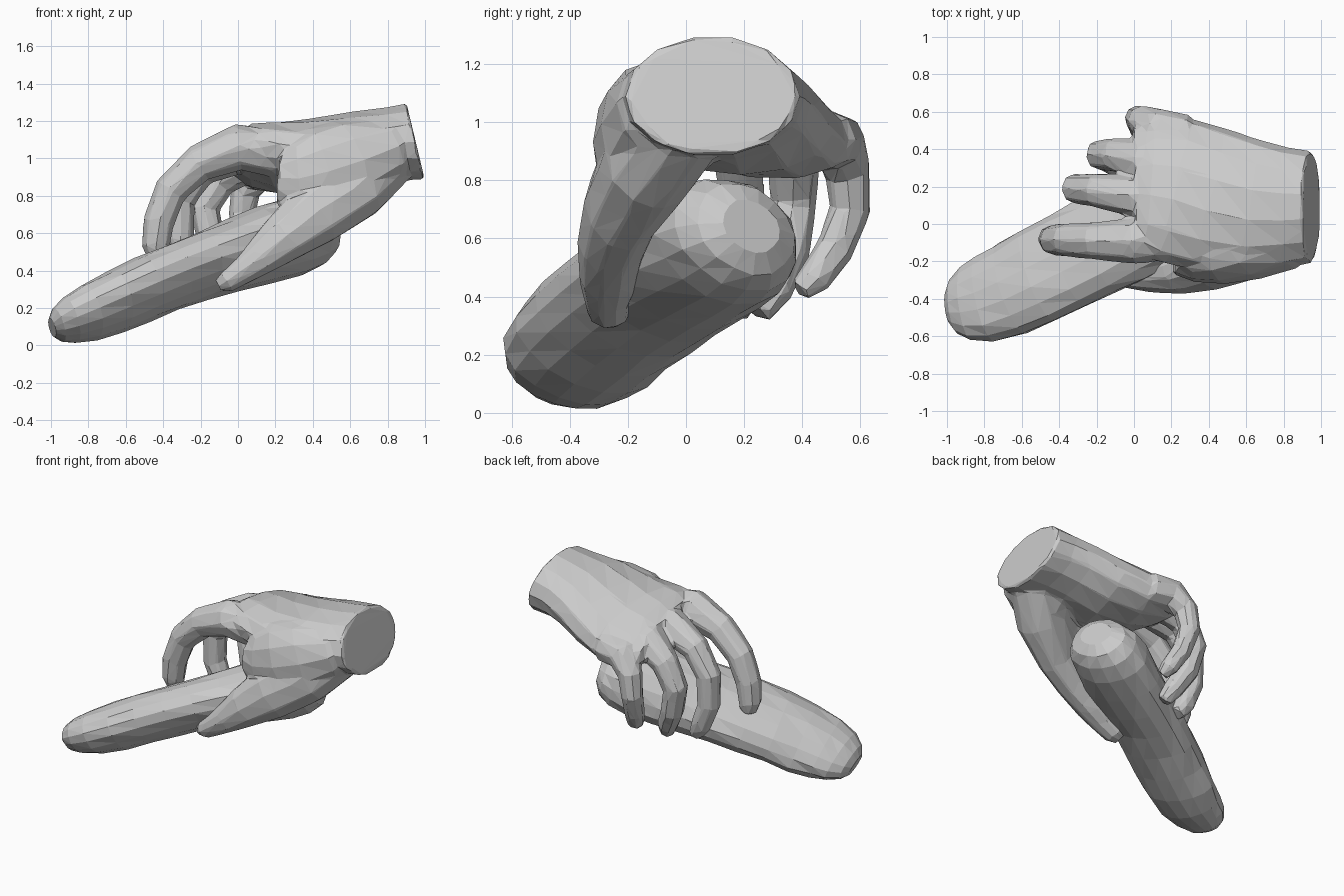
import bpy, bmesh, math, random
from mathutils import Vector, Matrix

if "Cube" in bpy.data.objects:
    bpy.data.objects.remove(bpy.data.objects["Cube"])

random.seed(4)


def loft(name, rings, side, sides=10, roll=0, jitter=0, first_normal=None):
    """Closed tube; each ring is (x, y, z, half_width, half_height[, roll])."""
    bm = bmesh.new()
    pts = [Vector(r[:3]) for r in rings]
    loops = []
    for i, r in enumerate(rings):
        t = (pts[min(i + 1, len(pts) - 1)] - pts[max(i - 1, 0)]).normalized()
        if i == 0 and first_normal:
            t = Vector(first_normal).normalized()
        s = Vector(side)
        s = (s - t * s.dot(t)).normalized()
        s = Matrix.Rotation(math.radians(r[5] if len(r) > 5 else roll), 3, t) @ s
        u = t.cross(s)
        loop = []
        for k in range(sides):
            a = 2 * math.pi * k / sides
            f = 1 + random.uniform(-jitter, jitter)
            loop.append(bm.verts.new(pts[i] + s * (r[3] * f * math.cos(a)) + u * (r[4] * f * math.sin(a))))
        loops.append(loop)
    for a, b in zip(loops, loops[1:]):
        for k in range(sides):
            j = (k + 1) % sides
            bm.faces.new((a[k], a[j], b[j]))
            bm.faces.new((a[k], b[j], b[k]))
    bm.faces.new(loops[0][::-1])
    bm.faces.new(loops[-1])
    bmesh.ops.recalc_face_normals(bm, faces=bm.faces)
    me = bpy.data.meshes.new(name)
    bm.to_mesh(me)
    bm.free()
    ob = bpy.data.objects.new(name, me)
    bpy.context.collection.objects.link(ob)
    return ob


# long rounded loaf, tilted and rolled, slightly bowed; its far end leans sideways
start, end = Vector((-0.965, -0.50, 0.095)), Vector((0.50, 0.225, 0.642))
across = Vector((-.47, .88, 0))
profile = [(0, .09, .05), (.02, .15, .09), (.06, .205, .12), (.12, .245, .143), (.21, .268, .155), (.31, .278, .16),
           (.42, .285, .163), (.53, .285, .165), (.64, .285, .18), (.75, .28, .195),
           (.86, .265, .205), (.93, .24, .19), (.975, .19, .155), (1, .11, .09)]


def loaf_axis(t):
    bow = Vector((0, 0, .04 * math.sin(math.pi * t)))
    return start.lerp(end, t) + across * max(0, .06 - .4 * t) + bow


loft("loaf", [(*loaf_axis(t), w, h) for t, w, h in profile],
     across, sides=16, roll=-25, jitter=.03)

# palm and wrist, cut flat at the wrist
parts = [loft("hand", [
    (.95, .09, 1.09, .30, .215, 0), (.82, .09, 1.08, .32, .20, 0), (.65, .09, 1.06, .36, .195, 3),
    (.42, .13, 1.015, .39, .195, 8), (.22, .18, 1.0, .405, .18, 13),
    (.08, .20, 1.01, .39, .15, 15), (.0, .20, 1.015, .33, .10, 15)],
    (0, 1, 0), sides=14, first_normal=(-1, 0, -.24))]

# thumb with its broad base
parts.append(loft("thumb", [
    (.86, .02, 1.03, .16, .14), (.64, -.13, .85, .165, .18), (.42, -.22, .71, .135, .18),
    (.25, -.255, .58, .12, .14), (.11, -.265, .465, .105, .10), (.02, -.27, .40, .085, .08),
    (-.06, -.265, .345, .075, .065), (-.105, -.26, .32, .045, .04)], (0, 1, 0)))

# fleshy web closing the side between thumb base and index knuckle
parts.append(loft("thumb_web", [
    (.88, .06, 1.06, .23, .14), (.76, -.03, 1.03, .24, .19), (.6, -.12, .965, .19, .25),
    (.45, -.175, .92, .15, .25), (.32, -.19, .89, .12, .21), (.22, -.18, .9, .09, .14)],
    (0, 1, 0), sides=12, first_normal=(-1, 0, -.24)))

# four curled fingers: index, middle, ring, little
paths = {
    "index": [(.2, -.06, 1.03), (.0, -.09, 1.06), (-.21, -.09, .975), (-.36, -.085, .83),
              (-.425, -.085, .66), (-.44, -.08, .53), (-.43, -.07, .46)],
    "middle": [(.2, .12, 1.0), (.0, .15, 1.03), (-.2, .18, .94), (-.31, .19, .78),
               (-.31, .19, .58), (-.25, .19, .42), (-.2, .18, .34)],
    "ring": [(.22, .30, .98), (.04, .34, .98), (-.1, .37, .88), (-.18, .37, .73),
             (-.14, .35, .55), (-.07, .30, .42), (-.03, .25, .34)],
    "little": [(.28, .48, .94), (.12, .52, .93), (.04, .555, .83), (.02, .565, .70),
               (.04, .51, .56), (.08, .44, .46), (.1, .39, .42)],
}
radii = [.12, .115, .092, .083, .077, .069, .048]
scale = {"index": 1.1, "little": .88}
for name, path in paths.items():
    k = scale.get(name, 1)
    parts.append(loft(name + "_finger", [(*p, r * k, r * k) for p, r in zip(path, radii)], (0, 1, 0), 8))

# fuse palm and fingers into one faceted hand
bpy.ops.object.select_all(action='DESELECT')
for p in parts:
    p.select_set(True)
hand = parts[0]
bpy.context.view_layer.objects.active = hand
bpy.ops.object.join()
m = hand.modifiers.new("fuse", 'REMESH')
m.mode, m.voxel_size = 'VOXEL', .013
m = hand.modifiers.new("soften", 'SMOOTH')
m.factor, m.iterations = .5, 8
m = hand.modifiers.new("facet", 'DECIMATE')
m.ratio = .022
